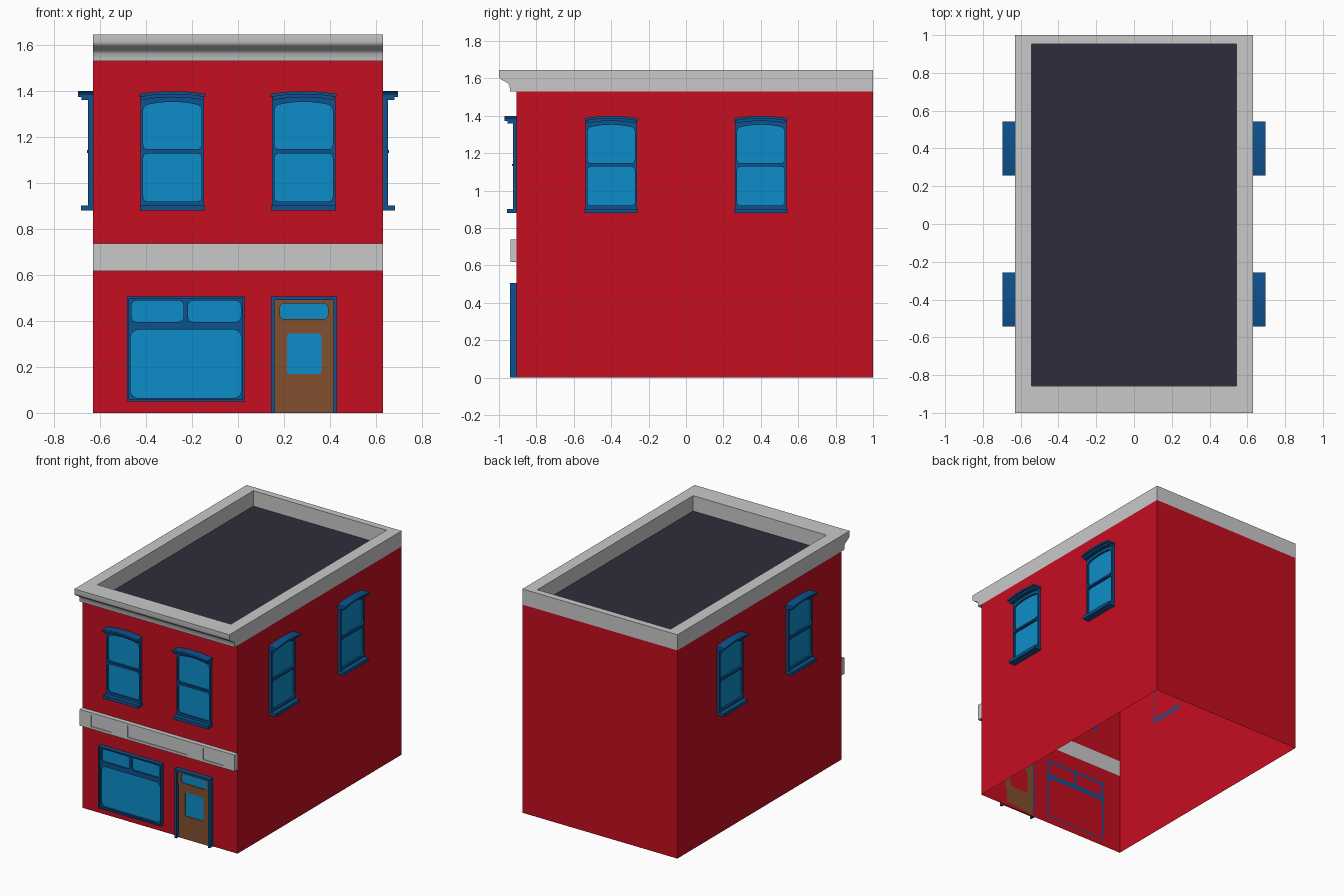
import bpy, bmesh, math
from mathutils import Matrix

if "Cube" in bpy.data.objects:
    bpy.data.objects.remove(bpy.data.objects["Cube"])


def material(name, r, g, b):
    lin = [((c / 255 + 0.055) / 1.055) ** 2.4 if c > 10 else c / 255 / 12.92 for c in (r, g, b)]
    m = bpy.data.materials.new(name)
    m.diffuse_color = (*lin, 1)
    m.use_nodes = True
    m.node_tree.nodes["Principled BSDF"].inputs["Base Color"].default_value = m.diffuse_color
    return m


RED = material("red_wall", 197, 14, 32)
GREY = material("light_stone", 201, 201, 201)
FRAME = material("dark_blue_trim", 12, 82, 142)
GLASS = material("blue_glass", 13, 141, 201)
WOOD = material("brown_door", 130, 80, 46)
ROOF = material("dark_roof", 46, 44, 59)

W, FRONT, BACK = 0.63, 0.905, 1.0          # half width, front and back distances
EAVES, TOP = 1.53, 1.645
BAND0, BAND1 = 0.617, 0.737


def add_object(name, mesh, mat):
    mesh.materials.clear()
    mesh.materials.append(mat)
    ob = bpy.data.objects.new(name, mesh)
    bpy.context.collection.objects.link(ob)
    return ob


def wall_frame(angle, dist):
    """Local x = right, y = up, z = outward on a wall."""
    return (Matrix.Rotation(math.radians(angle), 4, 'Z') @ Matrix.Translation((0, -dist, 0))
            @ Matrix.Rotation(math.pi / 2, 4, 'X'))


FACE = wall_frame(0, FRONT)


def plate(name, loops, d0, d1, mat, place=FACE):
    """Outline (first loop) with holes (other loops), extruded from d0 to d1."""
    cu = bpy.data.curves.new(name, 'CURVE')
    cu.dimensions, cu.fill_mode, cu.extrude = '2D', 'BOTH', (d1 - d0) / 2
    for pts in loops:
        s = cu.splines.new('POLY')
        s.points.add(len(pts) - 1)
        for p, (u, v) in zip(s.points, pts):
            p.co = (u, v, 0, 1)
        s.use_cyclic_u = True
    tmp = bpy.data.objects.new("tmp", cu)
    bpy.context.collection.objects.link(tmp)
    dg = bpy.context.evaluated_depsgraph_get()
    me = bpy.data.meshes.new_from_object(tmp.evaluated_get(dg))
    bpy.data.objects.remove(tmp)
    bm = bmesh.new()
    bm.from_mesh(me)
    bmesh.ops.remove_doubles(bm, verts=bm.verts, dist=1e-5)
    bmesh.ops.recalc_face_normals(bm, faces=bm.faces)
    for f in bm.faces:
        f.smooth = False
        f.material_index = 0
    bm.transform(place @ Matrix.Translation((0, 0, (d0 + d1) / 2)))
    bm.to_mesh(me)
    bm.free()
    me.name = name
    return add_object(name, me, mat)


def rect(x0, x1, z0, z1):
    return [(x0, z0), (x1, z0), (x1, z1), (x0, z1)]


def rounded(x0, x1, z0, z1, r, arch=0.0, n=3):
    """Rounded rectangle whose top edge may bow upwards."""
    pts = []
    for cx, cz, a0 in ((x0 + r, z0 + r, 180), (x1 - r, z0 + r, 270), (x1 - r, z1 - r, 0), (x0 + r, z1 - r, 90)):
        if a0 == 90 and arch:
            pts += [(x1 - r + (x0 - x1 + 2 * r) * i / 8, z1) for i in range(1, 8)]
        for i in range(n + 1):
            a = math.radians(a0 + 90 * i / n)
            pts.append((cx + r * math.cos(a), cz + r * math.sin(a)))
    c, h, mid = (x0 + x1) / 2, (x1 - x0) / 2, (z0 + z1) / 2
    return [(u, v + (arch * (1 - ((u - c) / h) ** 2) if v > mid else 0)) for u, v in pts]


def arched_band(c, h, z0, z1, arch, n=10):
    us = [-h + 2 * h * i / n for i in range(n + 1)]
    bow = [arch * (1 - (u / h) ** 2) for u in us]
    low = [(c + u, z0 + b) for u, b in zip(us, bow)]
    high = [(c + u, z1 + b) for u, b in zip(us, bow)]
    return low + high[::-1]


# Walls: a thin open-bottomed shell, with a gap where the stone band sits
bm = bmesh.new()


def quad(a, b, z0, z1):
    bm.faces.new([bm.verts.new(p) for p in ((*a, z0), (*b, z0), (*b, z1), (*a, z1))])


fl, fr, br, bl = (-W, -FRONT), (W, -FRONT), (W, BACK), (-W, BACK)
for a, b, z0, z1 in ((fl, fr, 0, BAND0), (fl, fr, BAND1, EAVES), (fr, br, 0, EAVES),
                     (br, bl, 0, EAVES), (bl, fl, 0, EAVES)):
    quad(a, b, z0, z1)
bmesh.ops.remove_doubles(bm, verts=bm.verts, dist=1e-5)
me = bpy.data.meshes.new("walls")
bm.to_mesh(me)
bm.free()
add_object("walls", me, RED)

# Parapet and flat roof
FLAT = Matrix.Identity(4)
well = rect(-0.542, 0.542, -0.857, 0.952)
plate("parapet", [rect(-W, W, -FRONT, BACK), well], EAVES, TOP, GREY, FLAT)
plate("roof", [well], EAVES - 0.006, EAVES + 0.002, ROOF, FLAT)

# Front cornice: curved profile swept across the width
profile = [(-FRONT, EAVES), (-0.941, EAVES), (-0.943, 1.562), (-0.952, 1.573), (-0.967, 1.582),
           (-0.985, 1.592), (-0.997, 1.602), (-1.0, 1.613), (-1.0, TOP), (-FRONT, TOP)]
sweep = Matrix(((0, 0, 1, 0), (1, 0, 0, 0), (0, 1, 0, 0), (0, 0, 0, 1)))
cornice = plate("front_cornice", [profile], -W, W, GREY, sweep)
bpy.context.view_layer.objects.active = cornice
cornice.select_set(True)
bpy.ops.object.shade_smooth_by_angle(angle=math.radians(50))
cornice.select_set(False)

# Stone band with three sunken panels
panels = [rect(a, b, 0.635, 0.722) for a, b in ((-0.538, -0.371), (-0.243, 0.243), (0.371, 0.538))]
plate("stone_band", [rect(-W, W, BAND0, BAND1)] + panels, 0, 0.034, GREY)
for i, p in enumerate(panels):
    plate(f"band_panel_{i}", [p], 0, 0.028, GREY)


# Arched sash windows
def sash_window(tag, c, place):
    def part(name, loops, d, mat, d0=0.0):
        plate(f"{name}_{tag}", loops, d0, d, mat, place)
    h = 0.127
    part("window_frame", [rounded(c - 0.138, c + 0.138, 0.9, 1.365, 0.002, 0.012),
                          rounded(c - h, c + h, 1.146, 1.335, 0.02, 0.017),
                          rounded(c - h, c + h, 0.919, 1.128, 0.02)], 0.021, FRAME)
    part("window_glass", [rect(c - 0.132, c + 0.132, 0.91, 1.36)], 0.008, GLASS, 0.002)
    part("meeting_rail", [rect(c - h, c + h, 1.13, 1.143)], 0.026, FRAME)
    part("window_sill", [rect(c - 0.142, c + 0.142, 0.879, 0.902)], 0.053, FRAME)
    part("hood_lower", [arched_band(c, 0.138, 1.359, 1.373, 0.013)], 0.05, FRAME)
    part("hood_upper", [arched_band(c, 0.143, 1.373, 1.386, 0.012)], 0.065, FRAME)


for side, place, off in (("front", FACE, 0.285), ("right", wall_frame(90, W), 0.4),
                         ("left", wall_frame(-90, W), 0.4)):
    for i, s in enumerate((-1, 1)):
        sash_window(f"{side}_{i}", s * off, place)

# Shop window
plate("shop_window_frame", [rect(-0.482, 0.028, 0.05, 0.505),
                            rounded(-0.463, -0.236, 0.396, 0.488, 0.022),
                            rounded(-0.218, 0.012, 0.396, 0.488, 0.022),
                            rounded(-0.468, 0.015, 0.064, 0.362, 0.035)], 0, 0.022, FRAME)
plate("shop_window_glass", [rect(-0.475, 0.02, 0.056, 0.498)], 0.002, 0.01, GLASS)
shop_edge = [rect(-0.482, 0.028, 0.05, 0.505), rect(-0.474, 0.02, 0.058, 0.497)]
plate("shop_window_edge", shop_edge, 0, 0.032, FRAME)

# Door with surround, transom light and glazed panel
plate("door_surround", [[(0.143, 0), (0.158, 0), (0.158, 0.491), (0.415, 0.491), (0.415, 0),
                         (0.43, 0), (0.43, 0.505), (0.143, 0.505)]], 0, 0.036, FRAME)
plate("door", [rect(0.157, 0.416, 0, 0.394), rounded(0.212, 0.363, 0.17, 0.345, 0.012)], 0, 0.012, WOOD)
plate("transom", [rect(0.157, 0.416, 0.396, 0.492),
                  rounded(0.182, 0.391, 0.408, 0.475, 0.018)], 0, 0.016, WOOD)
plate("door_glass", [rect(0.205, 0.37, 0.16, 0.355)], 0.001, 0.008, GLASS)
plate("transom_glass", [rect(0.175, 0.4, 0.402, 0.482)], 0.001, 0.009, GLASS)
